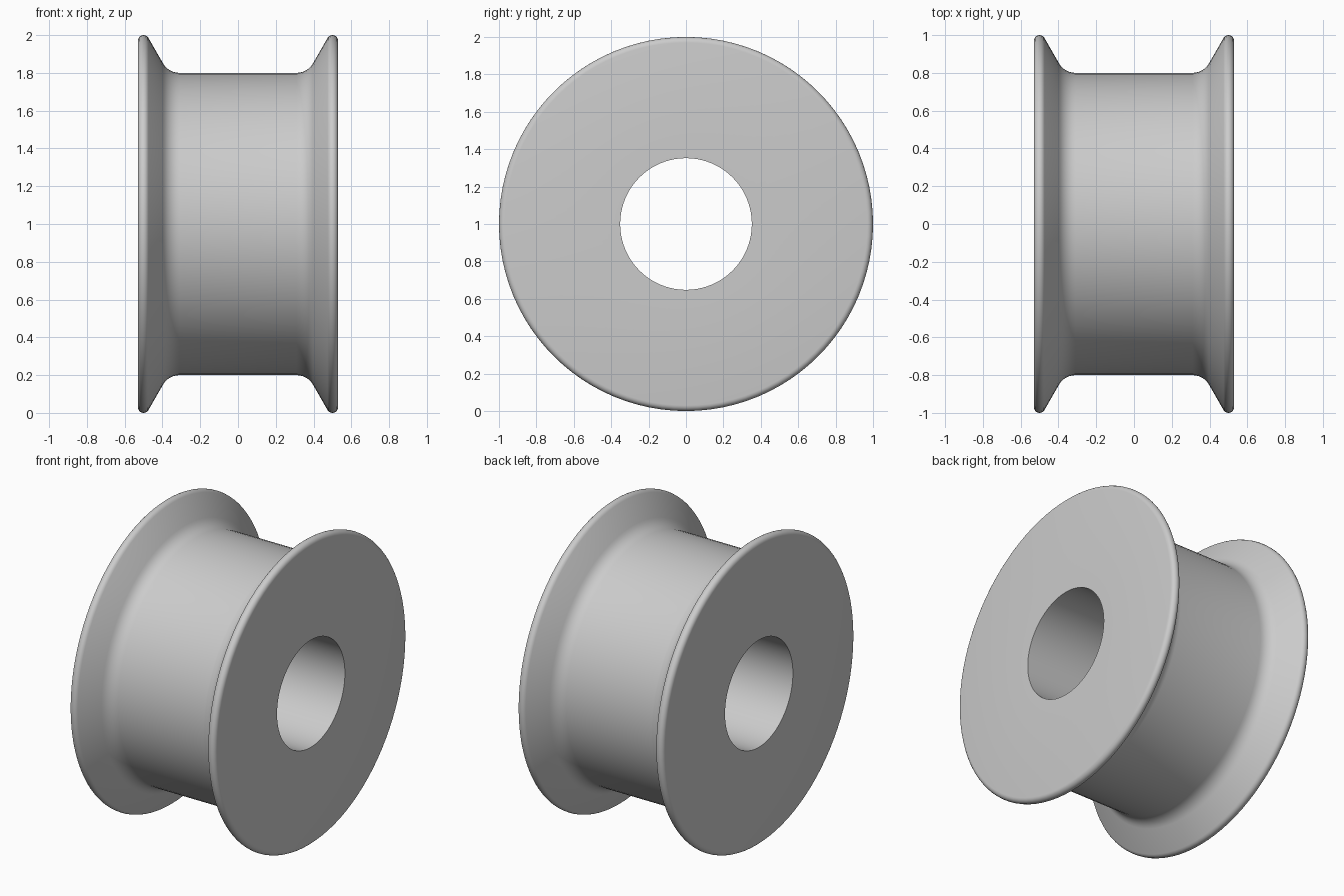
import bpy
import bmesh
from math import sin, cos, pi, radians
from mathutils import Vector, Matrix

cube = bpy.data.objects.get("Cube")
if cube:
    bpy.data.objects.remove(cube, do_unlink=True)

SEGMENTS = 96
HALF_WIDTH, BORE, HUB = 0.53, 0.352, 0.80
RIM_ROUND, FILLET = 0.03, 0.10
SLOPE = radians(60)

grey = bpy.data.materials.new("light grey")
grey.use_nodes = True
colour = (0.6, 0.6, 0.6, 1)
grey.diffuse_color = colour
grey.node_tree.nodes["Principled BSDF"].inputs["Base Color"].default_value = colour


def arc(cx, cr, radius, start, end, steps):
    """Points (x, radius from axle) along an arc."""
    angles = [start + (end - start) * i / steps for i in range(steps + 1)]
    return [(cx + radius * cos(a), cr + radius * sin(a)) for a in angles]


# Half profile: bore edge, rounded rim, sloped flange, fillet into the hub
half = [(HALF_WIDTH, BORE)]
half += arc(HALF_WIDTH - RIM_ROUND, 1 - RIM_ROUND, RIM_ROUND, 0, pi / 2 + SLOPE, 8)
half += arc(0.31, HUB + FILLET, FILLET, SLOPE - pi / 2, -pi / 2, 6)
profile = half + [(-x, r) for x, r in reversed(half)]

# Spin the closed profile round the axle
bm = bmesh.new()
rings = []
for i in range(SEGMENTS):
    a = 2 * pi * i / SEGMENTS
    rings.append([bm.verts.new((x, r * sin(a), 1 + r * cos(a))) for x, r in profile])
n = len(profile)
for i, ring in enumerate(rings):
    following = rings[(i + 1) % SEGMENTS]
    for j in range(n):
        k = (j + 1) % n
        bm.faces.new((ring[j], ring[k], following[k], following[j]))
bmesh.ops.recalc_face_normals(bm, faces=bm.faces)

mesh = bpy.data.meshes.new("flanged_roller")
bm.to_mesh(mesh)
bm.free()
mesh.materials.append(grey)
roller = bpy.data.objects.new("flanged_roller", mesh)
bpy.context.collection.objects.link(roller)

# Smooth curves with crisp bore edges
bpy.context.view_layer.objects.active = roller
roller.select_set(True)
bpy.ops.object.shade_smooth_by_angle(angle=radians(35))
